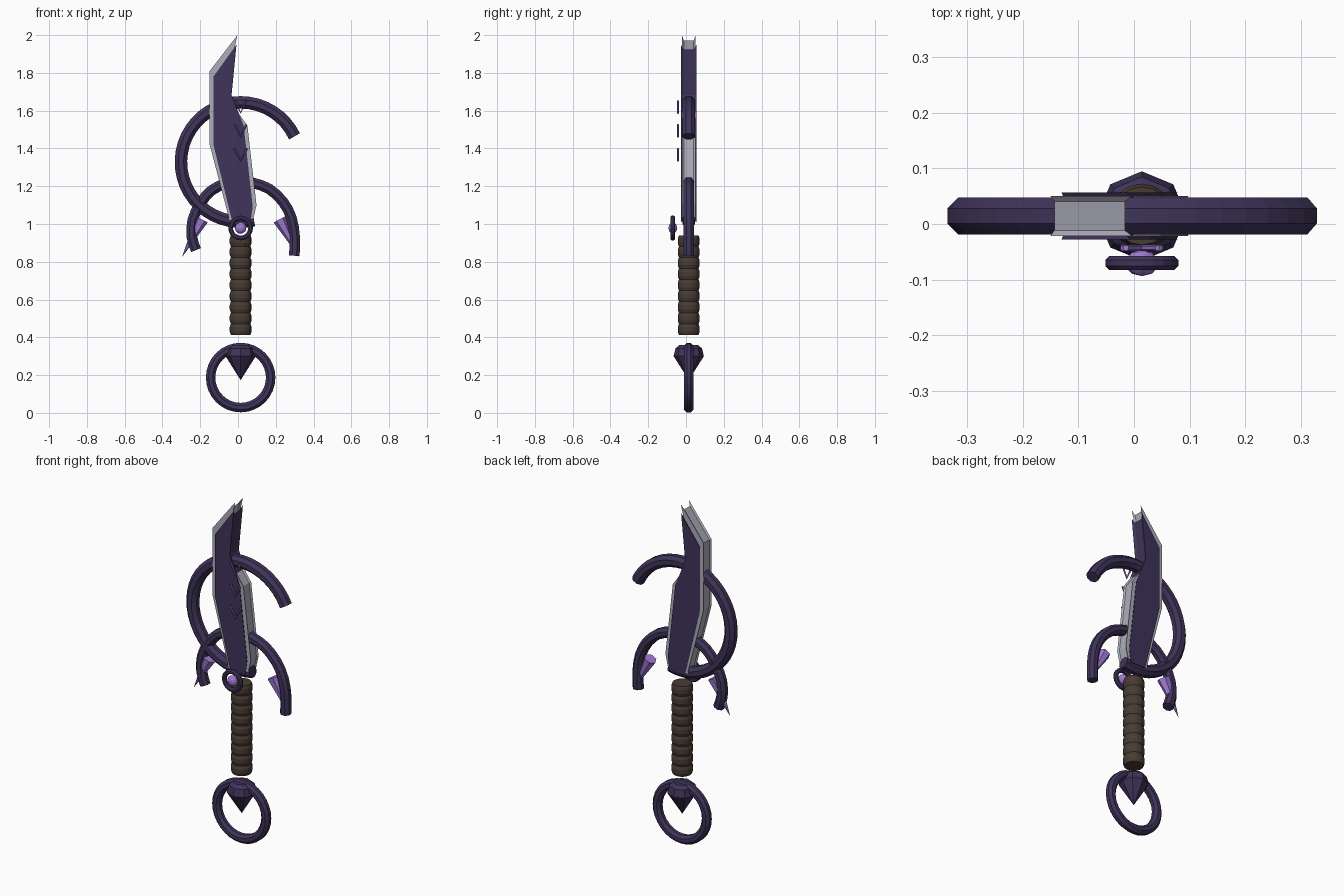
import bpy, bmesh, math
from mathutils import Vector

if "Cube" in bpy.data.objects:
    bpy.data.objects.remove(bpy.data.objects["Cube"])

CX, CY = 0.014, 0.0145   # sword axis


def material(name, rgb):
    m = bpy.data.materials.new(name)
    m.diffuse_color = (*rgb, 1)
    m.use_nodes = True
    m.node_tree.nodes["Principled BSDF"].inputs["Base Color"].default_value = m.diffuse_color
    return m


DARK = material("dark_violet", (0.05, 0.034, 0.1))
STEEL = material("steel", (0.42, 0.42, 0.5))
GEM = material("crystal", (0.36, 0.2, 0.68))
LEATHER = material("leather", (0.065, 0.045, 0.034))


def finish(bm, name, mat):
    bmesh.ops.recalc_face_normals(bm, faces=bm.faces)
    me = bpy.data.meshes.new(name)
    bm.to_mesh(me)
    bm.free()
    me.materials.append(mat)
    ob = bpy.data.objects.new(name, me)
    bpy.context.collection.objects.link(ob)
    return ob


def skin(bm, rings, closed=False):
    """Bridge equal-length rings of points; cap the ends unless closed."""
    vs = [[bm.verts.new(p) for p in r] for r in rings]
    n = len(vs[0])
    for i in range(len(vs) if closed else len(vs) - 1):
        a, b = vs[i], vs[(i + 1) % len(vs)]
        for k in range(n):
            bm.faces.new((a[k], a[(k + 1) % n], b[(k + 1) % n], b[k]))
    if not closed:
        bm.faces.new(vs[0])
        bm.faces.new(vs[-1])


def tube(name, path, r, y, mat, sides=8, closed=False):
    """Sweep a flat-sided section along an (x, z) path."""
    pts = [Vector(p) for p in path]
    n = len(pts)
    rings = []
    for i, p in enumerate(pts):
        a = pts[i - 1] if (i or closed) else p
        b = pts[(i + 1) % n] if (i < n - 1 or closed) else p
        t = (b - a).normalized()
        ring = []
        for k in range(sides):
            ang = 2 * math.pi * (k + 0.5) / sides
            q = r / math.cos(math.pi / sides)
            u, v = q * math.cos(ang), q * math.sin(ang)
            ring.append((p.x - t.y * u, y + v, p.y + t.x * u))
        rings.append(ring)
    bm = bmesh.new()
    skin(bm, rings, closed)
    return finish(bm, name, mat)


def arc(cx, cz, r, a0, a1, n):
    return [(cx + r * math.cos(math.radians(a0 + (a1 - a0) * i / n)),
             cz + r * math.sin(math.radians(a0 + (a1 - a0) * i / n))) for i in range(n + 1)]


def lathe(name, profile, sides, mat):
    bm = bmesh.new()
    skin(bm, [[(CX + r * math.sin(2 * math.pi * k / sides),
                CY + r * math.cos(2 * math.pi * k / sides), z) for k in range(sides)]
              for r, z in profile])
    return finish(bm, name, mat)


def inset(outline, d):
    """Mitred inward offset of a clockwise outline."""
    out, n = [], len(outline)
    for i in range(n):
        a, p, b = (Vector(outline[j % n]) for j in (i - 1, i, i + 1))
        e, f = (p - a).normalized(), (b - p).normalized()
        n1, n2 = Vector((e.y, -e.x)), Vector((f.y, -f.x))
        m = (n1 + n2).normalized()
        out.append(p + m * d / max(m.dot(n1), 0.2))
    return out


def blade(name, outline, half, mat):
    """Slab whose rim is slightly recessed between its two faces."""
    inner = inset(outline, 0.007)
    bm = bmesh.new()
    skin(bm, [[(p[0], CY + y, p[1]) for p in o] for o, y in
              ((outline, -half), (inner, -0.026), (inner, 0.026), (outline, half))])
    return finish(bm, name, mat)


# Blade: steel edges around a dark core (outlines run clockwise)
blade("blade_edge", [(-0.003, 2.0), (-0.025, 1.90), (-0.06, 1.683), (-0.015, 1.61),
                     (0.008, 1.58), (0.05, 1.52), (0.098, 1.10), (0.082, 1.03),
                     (-0.045, 1.02), (-0.15, 1.42), (-0.15, 1.81)], 0.036, STEEL)
blade("blade_core", [(-0.008, 1.95), (-0.034, 1.683), (0.03, 1.52), (0.078, 1.09),
                     (0.066, 1.01), (-0.03, 1.01), (-0.13, 1.42), (-0.13, 1.78)], 0.042, DARK)

# Large crescent behind the blade
tube("crescent", arc(CX, 1.328, 0.316, 25.5, 283, 32), 0.033, CY, DARK)

# Guard arch curling down on both sides
guard = [(-0.222, 0.862), (-0.244, 0.93), (-0.24, 1.02), (-0.2, 1.108), (-0.14, 1.178),
         (-0.06, 1.216), (0.014, 1.226), (0.085, 1.216), (0.166, 1.185), (0.238, 1.118),
         (0.283, 1.032), (0.3, 0.93), (0.298, 0.832)]
smooth = []
for i in range(len(guard) - 1):       # Catmull-Rom refinement
    p0, p1, p2, p3 = (Vector(guard[min(max(j, 0), len(guard) - 1)]) for j in range(i - 1, i + 3))
    smooth.append(p1)
    smooth.append((9 * (p1 + p2) - p0 - p3) / 16)
smooth.append(Vector(guard[-1]))
tube("guard_arch", smooth, 0.028, CY, DARK)

# Crystal spikes on the guard arms
for side, label in ((-1, "left"), (1, "right")):
    base = Vector((CX + side * 0.206, CY, 1.025))
    tip = Vector((CX + side * 0.31, CY, 0.825))
    axis = tip - base
    bm = bmesh.new()
    bmesh.ops.create_cone(bm, cap_ends=True, segments=6, radius1=0.036, radius2=0,
                          depth=axis.length)
    ob = finish(bm, "guard_spike_" + label, GEM)
    ob.rotation_euler = axis.to_track_quat('Z', 'Y').to_euler()
    ob.location = (base + tip) / 2

# Chevrons on the blade front
for i, z in enumerate((1.652, 1.527, 1.40)):
    w = 0.028 + 0.003 * i
    tube(f"chevron_{i + 1}", [(CX - w, z), (CX, z - 0.064), (CX + w, z)],
         0.005, -0.043, GEM, 6)

# Guard gem in its small ring
tube("gem_ring", arc(CX, 0.979, 0.053, 0, 360, 20)[:-1], 0.0125, -0.07, DARK, closed=True)
bm = bmesh.new()
bmesh.ops.create_icosphere(bm, subdivisions=2, radius=1)
bmesh.ops.scale(bm, vec=(0.031, 0.0235, 0.031), verts=bm.verts)
finish(bm, "guard_gem", GEM).location = (CX, -0.07, 0.979)

# Ribbed grip
ribs = 9
step = (0.94 - 0.413) / ribs
profile = []
for i in range(ribs):
    z = 0.413 + i * step
    profile += [(0.052, z), (0.058, z + 0.3 * step), (0.058, z + 0.7 * step)]
lathe("grip", profile + [(0.052, 0.94)], 16, LEATHER)

# Pommel stud and ring
lathe("pommel_stud", [(0.001, 0.175), (0.08, 0.30), (0.07, 0.342), (0.048, 0.36)], 8, DARK)
tube("pommel_ring", arc(CX, 0.187, 0.159, 0, 360, 32)[:-1], 0.025, CY, DARK, closed=True)
